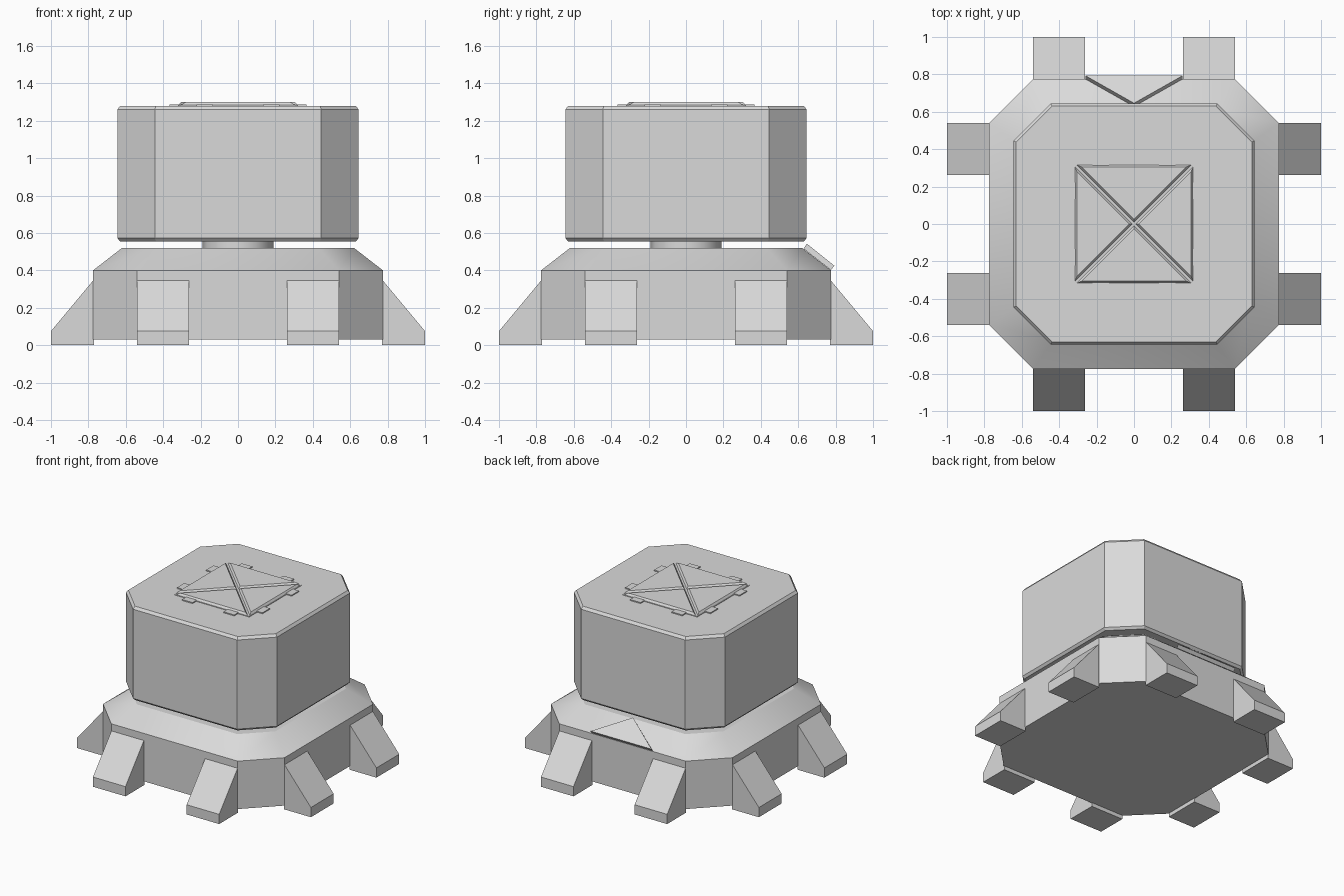
import bpy, bmesh, math
from mathutils import Matrix

if "Cube" in bpy.data.objects:
    bpy.data.objects.remove(bpy.data.objects["Cube"])

grey = bpy.data.materials.new("light_grey")
grey.diffuse_color = (0.7, 0.7, 0.7, 1)
grey.use_nodes = True
grey.node_tree.nodes["Principled BSDF"].inputs["Base Color"].default_value = grey.diffuse_color


def loft(name, rings, turn=0, smooth=False):
    """Closed solid through rings of equal point count, turned about z by quarter turns."""
    bm = bmesh.new()
    loops = [[bm.verts.new(p) for p in ring] for ring in rings]
    n = len(loops[0])
    for a, b in zip(loops, loops[1:]):
        for i in range(n):
            j = (i + 1) % n
            bm.faces.new((a[i], a[j], b[j], b[i]))
    bm.faces.new(loops[0])
    bm.faces.new(loops[-1])
    bm.transform(Matrix.Rotation(turn * math.pi / 2, 4, 'Z'))
    bmesh.ops.recalc_face_normals(bm, faces=bm.faces)
    mesh = bpy.data.meshes.new(name)
    bm.to_mesh(mesh)
    bm.free()
    mesh.materials.append(grey)
    obj = bpy.data.objects.new(name, mesh)
    bpy.context.collection.objects.link(obj)
    if smooth:
        bpy.ops.object.select_all(action='DESELECT')
        obj.select_set(True)
        bpy.context.view_layer.objects.active = obj
        bpy.ops.object.shade_smooth_by_angle(angle=math.radians(32))
    return obj


def octagon(h, c, z):
    """Square of half width h with corners cut back to c."""
    return [(c, -h, z), (h, -c, z), (h, c, z), (c, h, z),
            (-c, h, z), (-h, c, z), (-h, -c, z), (-c, -h, z)]


def rect(x0, x1, y0, y1, z):
    return [(x0, y0, z), (x1, y0, z), (x1, y1, z), (x0, y1, z)]


def circle(r, z, n=12):
    return [(r * math.cos(2 * math.pi * i / n), r * math.sin(2 * math.pi * i / n), z)
            for i in range(n)]


# Base with sloped shoulder
loft("base", [octagon(0.775, 0.54, 0.03), octagon(0.775, 0.54, 0.40),
              octagon(0.62, 0.43, 0.52)], smooth=True)

# Neck between base and upper housing
loft("neck", [circle(0.19, 0.51), circle(0.19, 0.57)], smooth=True)

# Upper housing with narrow bevels
loft("upper_housing", [octagon(0.63, 0.438, 0.555), octagon(0.645, 0.445, 0.572),
                       octagon(0.645, 0.445, 1.26), octagon(0.63, 0.438, 1.28)])

# Wedge feet, two on each side
foot_profile = [(-0.77, 0), (-1.0, 0), (-1.0, 0.075), (-0.775, 0.345), (-0.77, 0.345)]
for side in range(4):
    for k, x in enumerate((-0.40, 0.40)):
        loft(f"foot_{side}_{k}", [[(x + s * 0.139, y, z) for y, z in foot_profile]
                                  for s in (-1, 1)], side)

# Triangular plate lying on the back slope
loft("back_plate", [[(-0.26, 0.775, 0.402), (0.26, 0.775, 0.402), (0, 0.628, 0.516)],
                    [(-0.26, 0.793, 0.425), (0.26, 0.793, 0.425), (0, 0.646, 0.543)]])

# Roof hatch: backing plate, four bevelled triangular leaves and hinge tabs
loft("hatch_backing", [rect(-0.32, 0.32, -0.32, 0.32, z) for z in (1.275, 1.284)])


def leaf_ring(edge, gap, z):
    return [(0, -gap, z), (gap - edge, -edge, z), (edge - gap, -edge, z)]


for side in range(4):
    loft(f"hatch_leaf_{side}", [leaf_ring(0.318, 0.008, 1.282),
                                leaf_ring(0.305, 0.026, 1.30)], side)
    for k, x in enumerate((-0.178, 0.178)):
        loft(f"hatch_tab_{side}_{k}", [rect(x - 0.045, x + 0.045, -0.365, -0.31, z)
                                       for z in (1.275, 1.288)], side)
